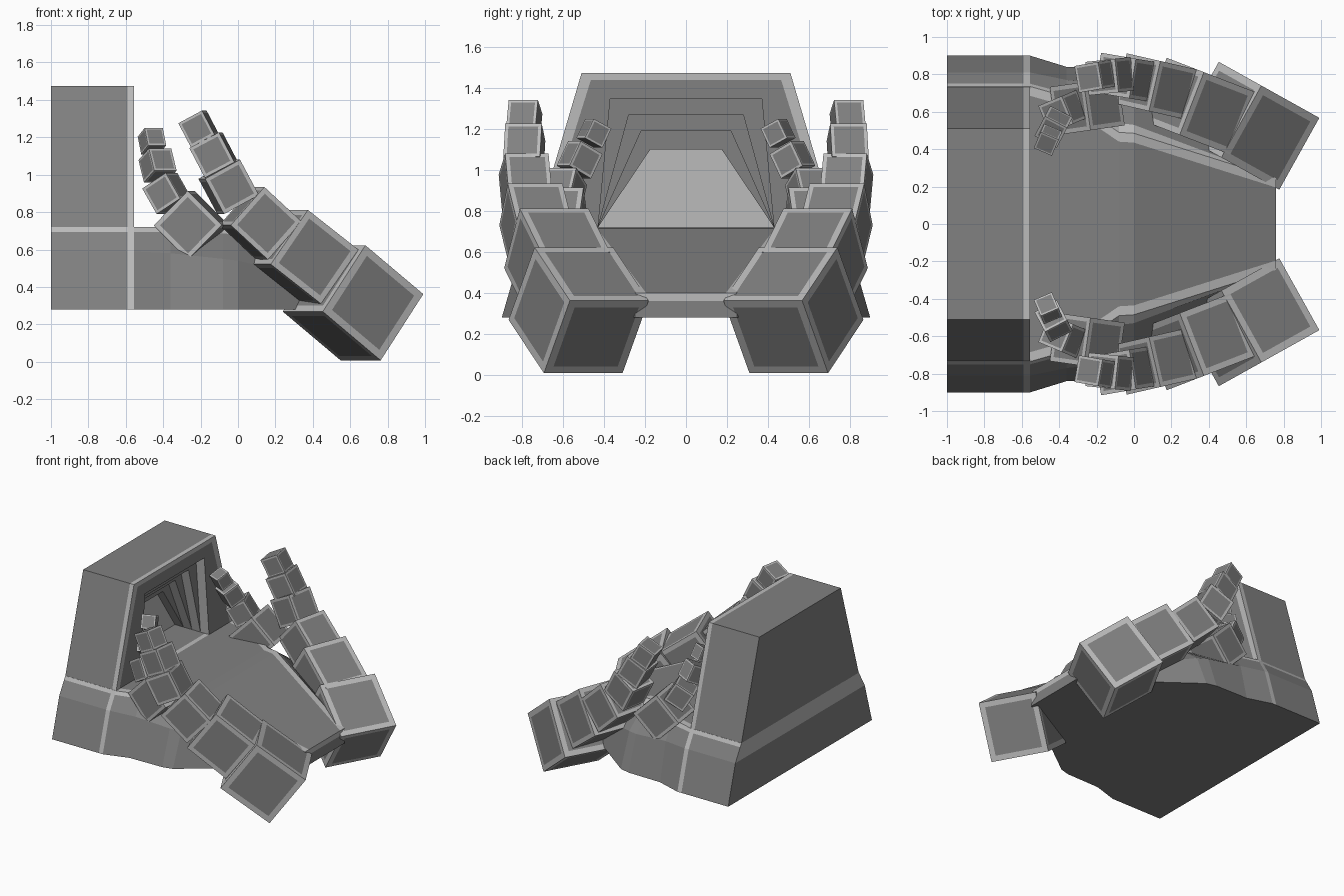
import bpy, bmesh
from mathutils import Vector, Matrix

if "Cube" in bpy.data.objects:
    bpy.data.objects.remove(bpy.data.objects["Cube"])


def mat(name, g):
    m = bpy.data.materials.new(name)
    m.diffuse_color = (g, g, g, 1)
    m.use_nodes = True
    m.node_tree.nodes["Principled BSDF"].inputs["Base Color"].default_value = m.diffuse_color
    return m


MATS = [mat("dark_grey", 0.22), mat("light_grey", 0.5)]


def finish(bm, name):
    bmesh.ops.recalc_face_normals(bm, faces=bm.faces)
    me = bpy.data.meshes.new(name)
    bm.to_mesh(me)
    bm.free()
    for m in MATS:
        me.materials.append(m)
    ob = bpy.data.objects.new(name, me)
    bpy.context.collection.objects.link(ob)
    return ob


def loft(name, sections, closed, light, light_cap):
    """Sections are (x, [(y, z)...]) half profiles, mirrored in y and bridged."""
    bm = bmesh.new()
    rings = []
    for x, half in sections:
        pts = [(y, z) for y, z in half] + [(-y, z) for y, z in reversed(half)]
        rings.append([bm.verts.new((x, y, z)) for y, z in pts])
    n = len(rings[0])
    for s, (a, b) in enumerate(zip(rings, rings[1:])):
        for i in range(n if closed else n - 1):
            j = (i + 1) % n
            f = bm.faces.new((a[i], a[j], b[j], b[i]))
            f.material_index = int(light(s, min(i, n - 2 - i)))
    for end, r in enumerate((rings[0], rings[-1])):
        for i in range(n // 2 - 1):
            if abs(r[i].co.z - r[i + 1].co.z) > 1e-4:
                f = bm.faces.new((r[i], r[i + 1], r[n - 2 - i], r[n - 1 - i]))
                f.material_index = int(light_cap(end, i))
    return finish(bm, name)


# lower hull: x, bottom y, shoulder y, shoulder z, deck y, deck z
def hull_section(x, yb, yk, zk, yd, zd):
    t = 0.2
    edge = (yd + (yk - yd) * t, zd + (zk - zd) * t)
    return x, [(yb, 0.28), (yk, zk), edge, (yd, zd), (yd - 0.05, zd)]


HULL = [(-1, .9, .81, .59, .735, .72), (-.59, .9, .81, .59, .735, .72),
        (-.555, .9, .81, .59, .735, .72), (-.36, .84, .77, .58, .68, .72),
        (-.08, .835, .74, .55, .49, .72), (0, .815, .71, .54, .485, .715),
        (.76, .25, .25, .36, .245, .4)]
loft("hull", [hull_section(*h) for h in HULL], True,
     lambda s, i: s == 1 and i >= 0 or i in (2, 3),
     lambda end, i: i in (1, 2))

# rear hood with stepped recess
OUT = [(.735, .715), (.51, 1.475)]
hood = [(-1, OUT), (-.59, OUT), (-.555, OUT), (-.555, [(.69, .72), (.465, 1.44)])]
x = -.555
for top, z in ((.37, 1.35), (.28, 1.27), (.22, 1.19), (.175, 1.1)):
    step = [(.43, .72), (top, z)]
    hood += [(x, step), (x - .075, step)]
    x -= .075
loft("rear_hood", hood, False,
     lambda s, i: s in (1, 2) or s in (4, 6, 8, 10),
     lambda end, i: end == 1)


# claws: chains of shrinking framed cubes (centre, direction, size)
def claw(name, boxes):
    bm = bmesh.new()
    for c, t, size in boxes:
        t = Vector(t).normalized()
        w = Vector((0, 0, 1)).cross(t).normalized()
        rot = Matrix((w, t.cross(w), t)).transposed().to_4x4()
        made = bmesh.ops.create_cube(bm, size=size, matrix=Matrix.Translation(c) @ rot)
        faces = list({f for v in made["verts"] for f in v.link_faces})
        frame = bmesh.ops.inset_individual(bm, faces=faces, thickness=size * .13)
        for f in frame["faces"]:
            f.material_index = 1
    ob = finish(bm, name)
    m = ob.modifiers.new("mirror", "MIRROR")
    m.use_axis = (False, True, False)


claw("large_claws", [
    ((.615, .525, .315), (-.70, .39, .59), .44),
    ((.345, .63, .56), (-.75, .29, .59), .36),
    ((.12, .735, .74), (-.70, .16, .65), .275),
    ((-.05, .785, .935), (-.47, .08, .88), .215),
    ((-.13, .79, 1.105), (-.46, -.05, .88), .18),
    ((-.21, .79, 1.245), (-.46, -.08, .88), .145)])
claw("small_claws", [
    ((-.25, .63, .73), (-.70, -.1, .70), .26),
    ((-.38, .60, .90), (-.48, -.2, .85), .16),
    ((-.43, .52, 1.05), (-.22, -.42, .9), .135),
    ((-.46, .45, 1.18), (-.18, -.42, .9), .105)])
